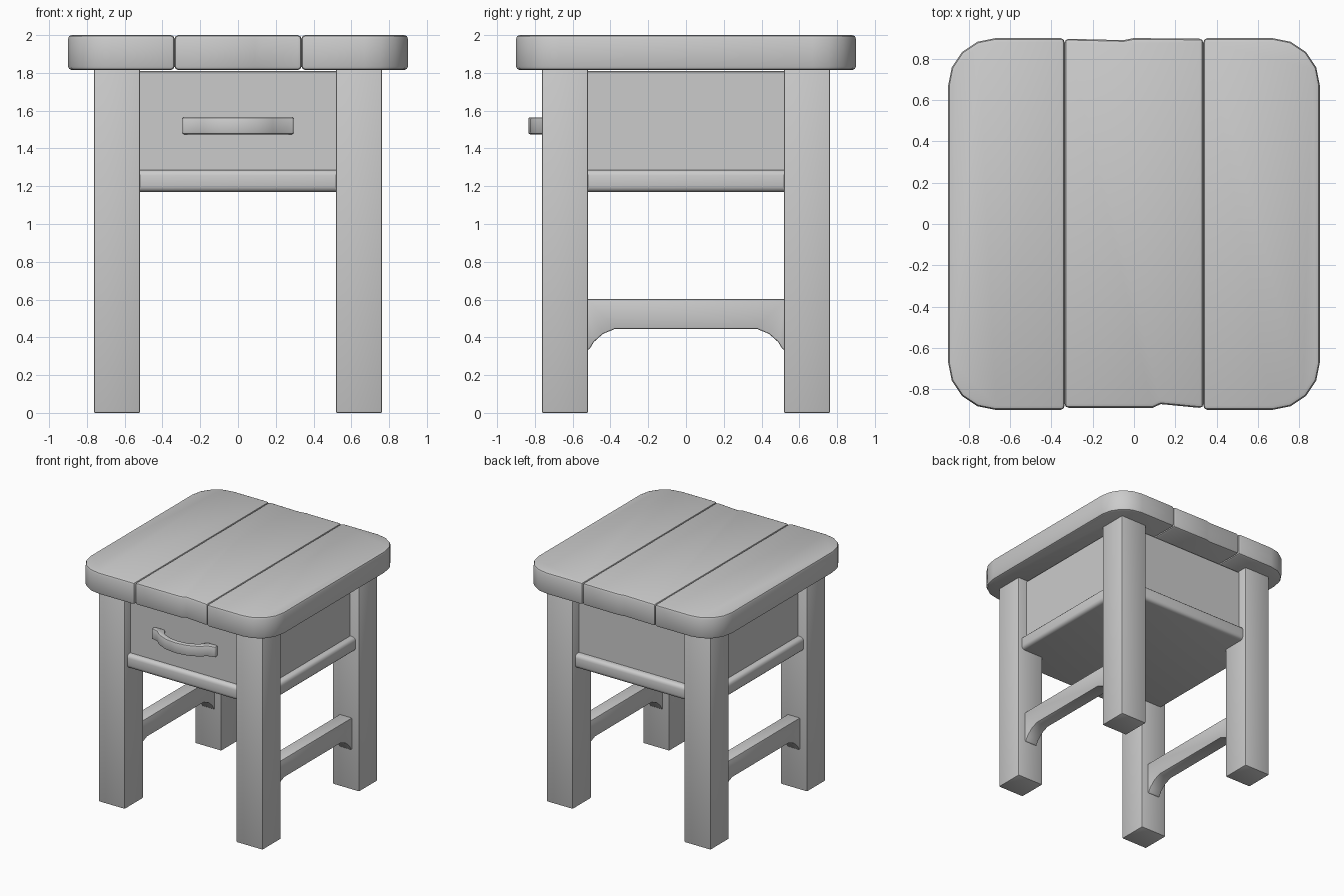
import bpy, bmesh, math

if "Cube" in bpy.data.objects:
    bpy.data.objects.remove(bpy.data.objects["Cube"])


def finish(obj, bevel, segments=2):
    """Bevel the hard edges and smooth the rounded ones."""
    if bevel:
        m = obj.modifiers.new("edge_round", "BEVEL")
        m.width = bevel
        m.segments = segments
        m.limit_method = "ANGLE"
        m.angle_limit = math.radians(30)
    bpy.ops.object.select_all(action="DESELECT")
    obj.select_set(True)
    bpy.context.view_layer.objects.active = obj
    if bevel:
        bpy.ops.object.modifier_apply(modifier="edge_round")
    bpy.ops.object.shade_smooth_by_angle(angle=math.radians(40))
    return obj


def prism(name, outline, to_3d, lo, hi, bevel, segments=2):
    """Extrude a 2D outline between two depths; to_3d(a, b, depth) places it."""
    bm = bmesh.new()
    base = [bm.verts.new(to_3d(a, b, lo)) for a, b in outline]
    top = [bm.verts.new(to_3d(a, b, hi)) for a, b in outline]
    n = len(outline)
    bm.faces.new(base)
    bm.faces.new(top)
    for i in range(n):
        j = (i + 1) % n
        bm.faces.new((base[i], base[j], top[j], top[i]))
    bmesh.ops.recalc_face_normals(bm, faces=bm.faces)
    mesh = bpy.data.meshes.new(name)
    bm.to_mesh(mesh)
    bm.free()
    obj = bpy.data.objects.new(name, mesh)
    bpy.context.collection.objects.link(obj)
    return finish(obj, bevel, segments)


def flat(a, b, d):
    return (a, b, d)


def box(name, x0, x1, y0, y1, z0, z1, bevel, segments=2):
    return prism(name, [(x0, y0), (x1, y0), (x1, y1), (x0, y1)],
                 flat, z0, z1, bevel, segments)


# Table top: two rounded outer planks and a slightly chipped middle plank
R, EDGE, SPLIT = 0.23, 0.9, 0.336
arc = [(EDGE - R + R * math.cos(t * math.pi / 8),
        EDGE - R + R * math.sin(t * math.pi / 8)) for t in range(5)]
side = [(SPLIT, -EDGE)] + [(x, -y) for x, y in reversed(arc)] + arc + [(SPLIT, EDGE)]
middle = [(-SPLIT, -0.89), (0.09, -0.89), (0.13, -0.872), (SPLIT, -0.892),
          (SPLIT, 0.897), (0, 0.9), (-0.05, 0.89), (-SPLIT, 0.897)]
prism("top_plank_right", side, flat, 1.815, 2.0, 0.02)
prism("top_plank_left", [(-x, y) for x, y in side], flat, 1.815, 2.0, 0.02)
prism("top_plank_middle", middle, flat, 1.815, 2.0, 0.02)

# Legs
for sx, side_name in ((-1, "left"), (1, "right")):
    for sy, end_name in ((-1, "front"), (1, "back")):
        xs = sorted((sx * 0.518, sx * 0.763))
        ys = sorted((sy * 0.518, sy * 0.763))
        box(f"{end_name}_{side_name}_leg", *xs, *ys, 0, 1.82, 0.008)

# Drawer case and the rounded board beneath it
box("drawer_case", -0.68, 0.68, -0.69, 0.68, 1.25, 1.81, 0.006, 1)
box("case_bottom_board", -0.73, 0.73, -0.73, 0.73, 1.17, 1.287, 0.03, 3)

# Side stretchers with curved brackets at both ends
half = [(0.375, 0.445), (0.44, 0.418), (0.488, 0.375), (0.512, 0.335), (0.53, 0.335)]
stretcher = half + [(0.53, 0.602), (-0.53, 0.602)] + [(-y, z) for y, z in reversed(half)]
for sx, side_name in ((-1, "left"), (1, "right")):
    prism(f"{side_name}_stretcher", stretcher, lambda a, b, d: (d, a, b),
          *sorted((sx * 0.58, sx * 0.695)), 0.008)

# Bowed drawer handle with flat end tabs
outer = [(0.295, -0.725), (0.235, -0.74), (0.185, -0.785), (0.1, -0.822), (0, -0.835)]
inner = [(0, -0.79), (0.08, -0.78), (0.155, -0.745), (0.2, -0.685), (0.295, -0.685)]
handle = ([(-x, y) for x, y in outer] + outer[-2::-1]
          + inner[::-1] + [(-x, y) for x, y in inner[1:]])
prism("drawer_handle", handle, flat, 1.475, 1.565, 0.01)
